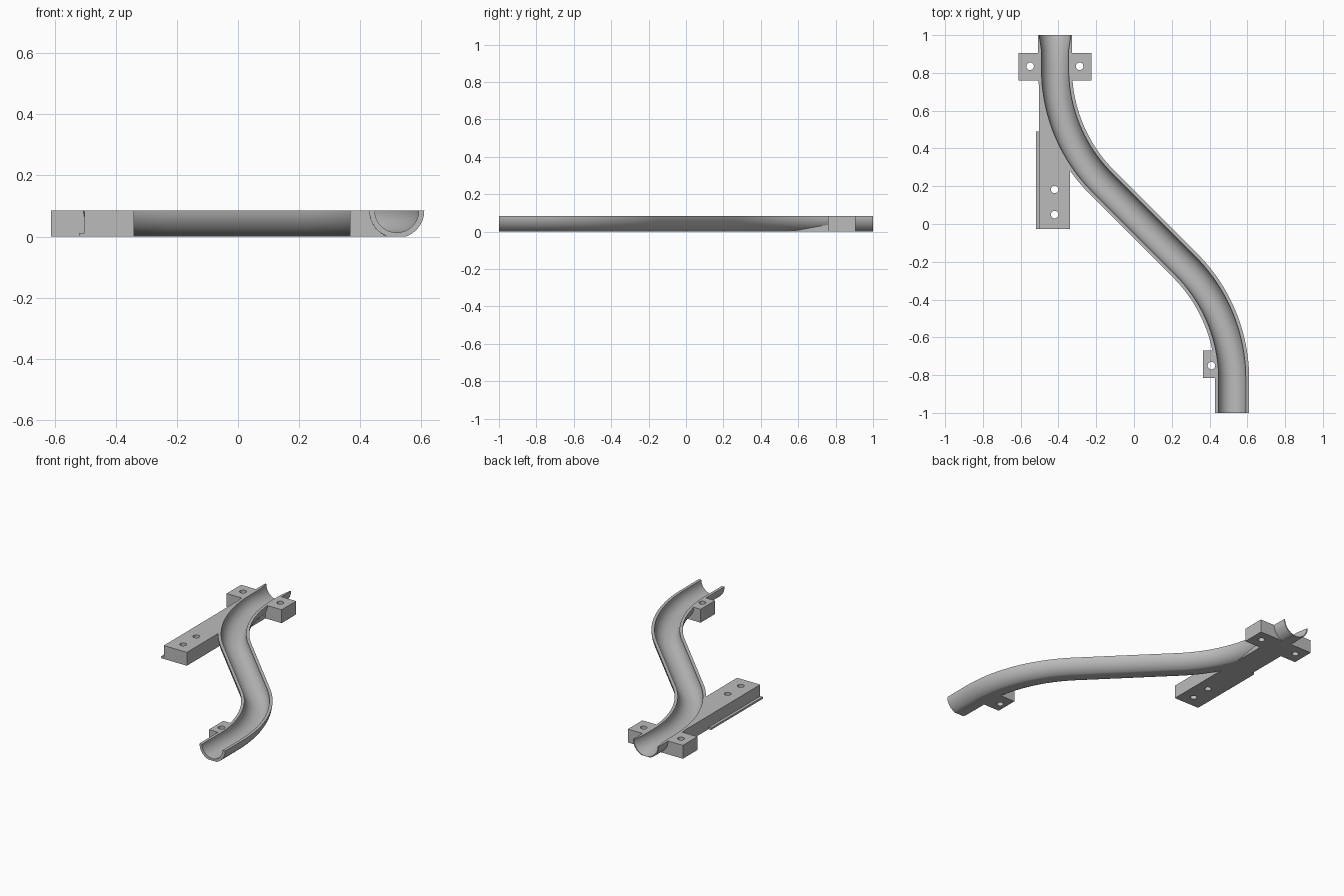
import bpy, bmesh, math
from mathutils import Vector

if "Cube" in bpy.data.objects:
    bpy.data.objects.remove(bpy.data.objects["Cube"])

TOP = 0.085        # height of the rim
OUTER, INNER, FLARE = 0.09, 0.072, 0.084
X0, X1 = -0.418, 0.52          # centre line at back and front
BEND = 0.85                    # bend radius
MID = (X0 + X1) / 2
Y_BEND = (X1 - X0) / 2 + BEND * (math.sqrt(2) - 1)

grey = bpy.data.materials.new("grey plastic")
grey.use_nodes = True
grey.diffuse_color = (0.5, 0.5, 0.5, 1)
grey.node_tree.nodes["Principled BSDF"].inputs["Base Color"].default_value = (0.5, 0.5, 0.5, 1)


def make_object(name, bm):
    bmesh.ops.recalc_face_normals(bm, faces=bm.faces)
    mesh = bpy.data.meshes.new(name)
    bm.to_mesh(mesh)
    bm.free()
    mesh.materials.append(grey)
    obj = bpy.data.objects.new(name, mesh)
    bpy.context.collection.objects.link(obj)
    return obj


def box(name, xs, ys, zs):
    bm = bmesh.new()
    bmesh.ops.create_cube(bm, size=1)
    for v in bm.verts:
        v.co = [lo + (c + 0.5) * (hi - lo) for c, (lo, hi) in zip(v.co, (xs, ys, zs))]
    return make_object(name, bm)


def centre_line(extra, steps=20):
    """Points with headings: back straight, bend, diagonal, bend, front straight."""
    half = []
    for i in range(steps + 1):
        a = math.radians(45) * i / steps
        half.append((X0 - MID + BEND * (1 - math.cos(a)), Y_BEND - BEND * math.sin(a), a))
    half = [(X0 - MID, y, 0) for y in (1 + extra, 1, 0.92)] + half
    pts = half + [(-x, -y, a) for x, y, a in reversed(half)]
    return [(x + MID, y, a) for x, y, a in pts]


def sweep(name, section, extra=0.0, flare=False):
    """Sweep a cross-section of (side, height) points along the centre line."""
    bm = bmesh.new()
    rings = []
    path = centre_line(extra)
    if not extra:
        path = path[1:-1]
    for x, y, a in path:
        r = FLARE if flare and y > 0.95 else INNER
        rings.append([bm.verts.new((x + s * math.cos(a), y + s * math.sin(a), z))
                      for s, z in section(r)])
    n = len(rings[0])
    for ra, rb in zip(rings, rings[1:]):
        for i in range(n):
            j = (i + 1) % n
            bm.faces.new((ra[i], ra[j], rb[j], rb[i]))
    bm.faces.new(rings[0])
    bm.faces.new(rings[-1])
    return make_object(name, bm)


def arc(radius, start, end, count):
    for i in range(count + 1):
        a = start + (end - start) * i / count
        yield radius * math.cos(a), TOP + radius * math.sin(a)


def shell_section(_):
    # Half round, cut flat where it meets the ground
    flat = math.asin(TOP / OUTER)
    return (list(arc(OUTER, -math.pi, -math.pi + flat, 14))
            + list(arc(OUTER, -flat, 0, 14)))


def channel_section(r):
    return [(-r, TOP + 0.05)] + list(arc(r, -math.pi, 0, 32)) + [(r, TOP + 0.05)]


def boolean(target, tool, operation):
    mod = target.modifiers.new(operation.title(), "BOOLEAN")
    mod.operation, mod.solver, mod.object = operation, "EXACT", tool
    bpy.context.view_layer.objects.active = target
    bpy.ops.object.modifier_apply(modifier=mod.name)
    bpy.data.objects.remove(tool)


# Solid half-round body with its mounting blocks
track = sweep("curved_half_pipe", shell_section)
blocks = [
    box("back_clamp", (-0.612, -0.226), (0.76, 0.905), (0, TOP)),
    box("long_mount", (-0.502, -0.34), (-0.027, 0.8), (0, TOP)),
    box("mount_lip", (-0.52, -0.49), (-0.027, 0.49), (0, 0.012)),
    box("front_tab", (0.366, 0.5), (-0.815, -0.67), (0, TOP)),
]
for block in blocks:
    boolean(track, block, "UNION")

# Screw holes
for x, y in ((-0.55, 0.835), (-0.288, 0.835), (-0.42, 0.183), (-0.42, 0.05), (0.41, -0.75)):
    bm = bmesh.new()
    bmesh.ops.create_cone(bm, cap_ends=True, segments=32, radius1=0.02, radius2=0.02, depth=0.4)
    bmesh.ops.translate(bm, verts=bm.verts, vec=Vector((x, y, 0)))
    boolean(track, make_object("hole_cutter", bm), "DIFFERENCE")

# Rolling channel, flared at the back end
boolean(track, sweep("channel_cutter", channel_section, 0.05, True), "DIFFERENCE")

bpy.ops.object.select_all(action="DESELECT")
track.select_set(True)
bpy.context.view_layer.objects.active = track
bpy.ops.object.shade_smooth_by_angle(angle=math.radians(30))
